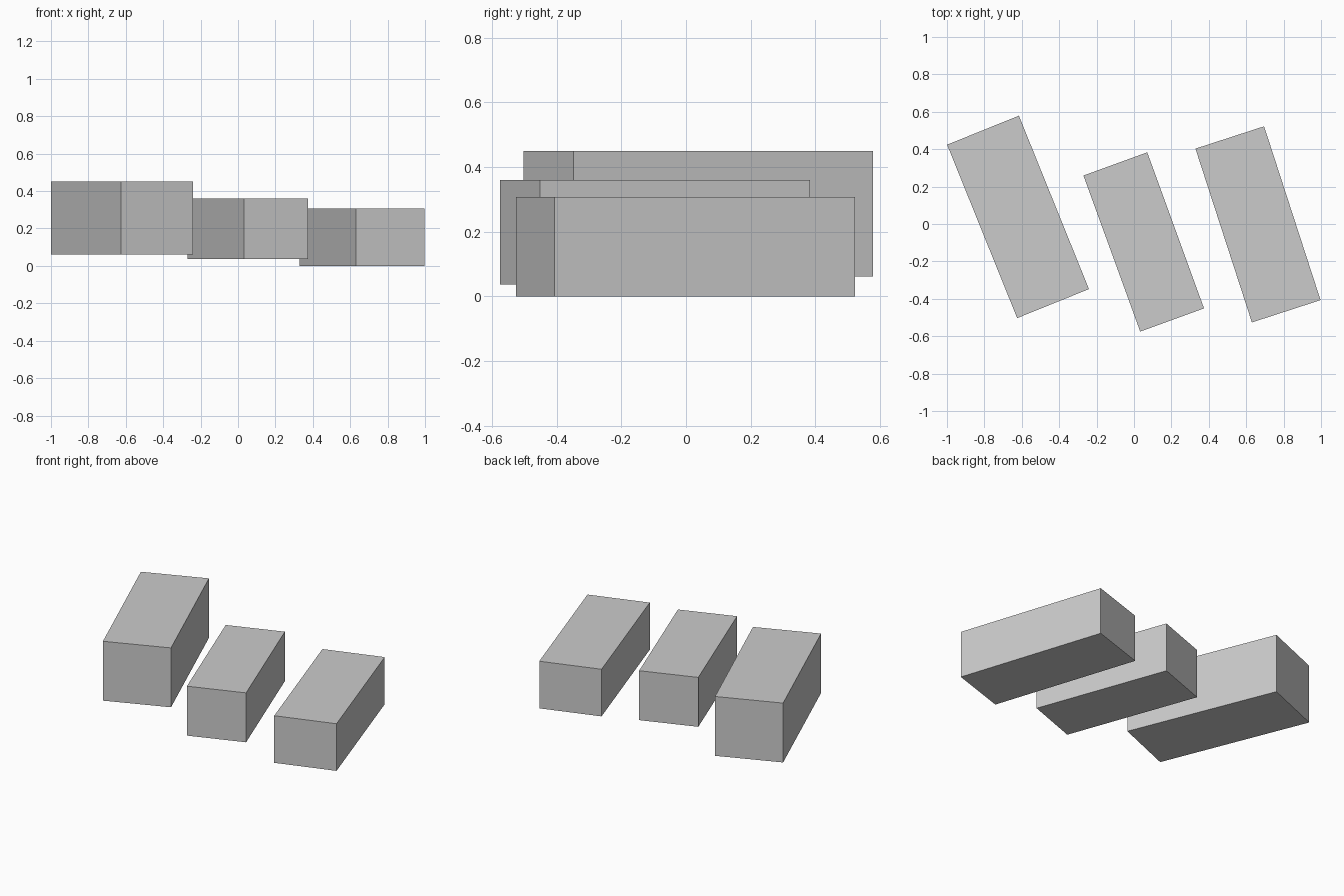
import bpy
from math import radians

cube = bpy.data.objects.get("Cube")
if cube:
    bpy.data.objects.remove(cube, do_unlink=True)

# Single plain grey for every block
grey = bpy.data.materials.new("light_grey")
grey.use_nodes = True
colour = (0.6, 0.6, 0.6, 1)
grey.diffuse_color = colour
grey.node_tree.nodes["Principled BSDF"].inputs["Base Color"].default_value = colour


def block(name, centre, width, length, bottom, top, turn):
    """Upright box, turned about z, spanning bottom to top."""
    bpy.ops.mesh.primitive_cube_add(
        size=1,
        location=(*centre, (bottom + top) / 2),
        rotation=(0, 0, radians(turn)),
    )
    obj = bpy.context.object
    obj.name = name
    obj.scale = (width, length, top - bottom)
    bpy.ops.object.transform_apply(location=False, rotation=False, scale=True)
    obj.data.materials.append(grey)


# Three stepped blocks, highest on the right side of the model
block("tall_block", (-0.62, 0.038), 0.414, 1.0, 0.062, 0.45, 22)
block("middle_block", (0.052, -0.096), 0.363, 0.888, 0.037, 0.36, 20)
block("low_block", (0.663, -0.002), 0.386, 0.977, 0, 0.308, 18)
